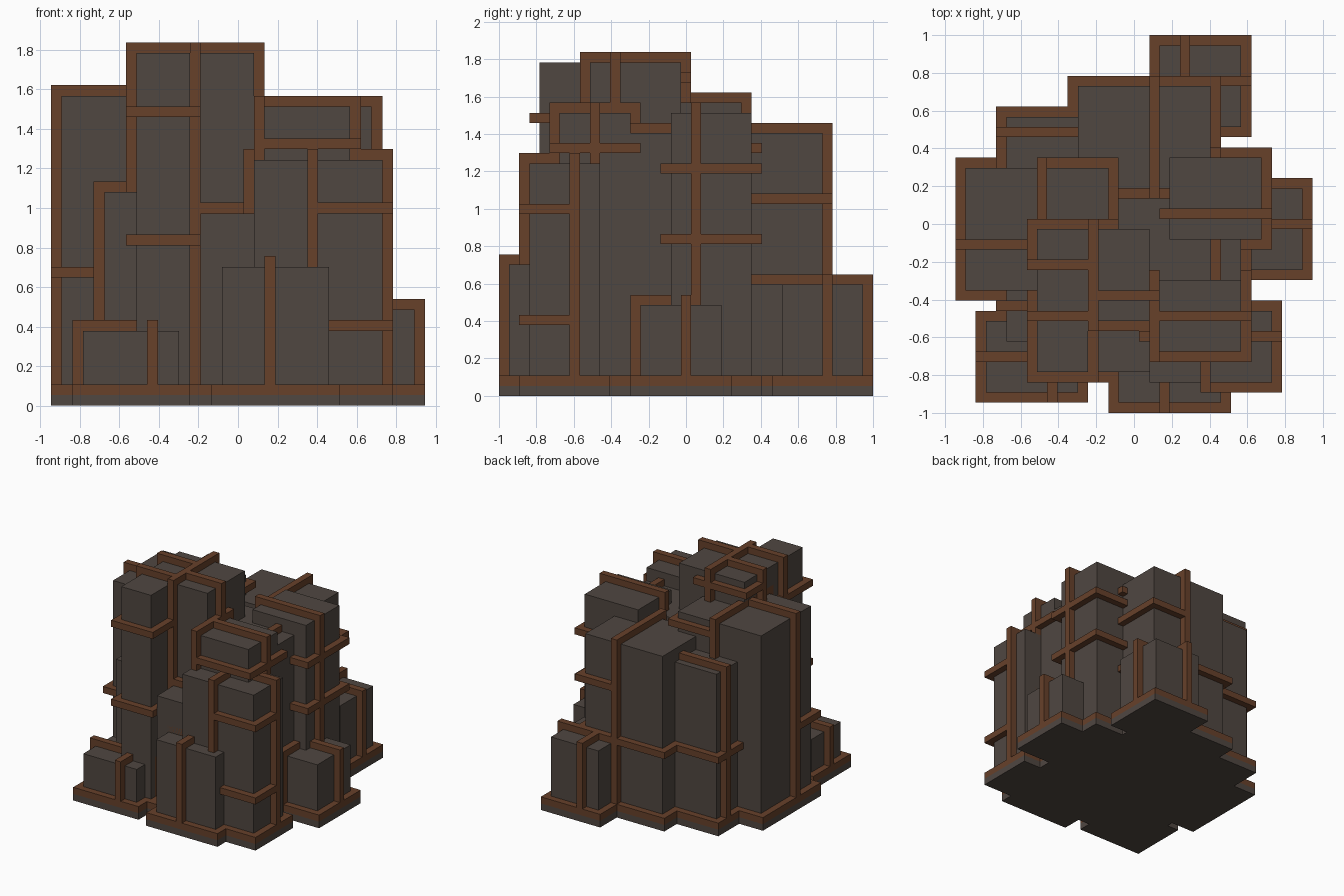
import bpy
import bmesh
from mathutils import Vector

U = 2 / 37                      # module: every edge sits on this grid
OFFSET = Vector((17.5, 18.5, 0))

if "Cube" in bpy.data.objects:
    bpy.data.objects.remove(bpy.data.objects["Cube"])


def material(name, colour):
    m = bpy.data.materials.new(name)
    m.use_nodes = True
    m.diffuse_color = colour
    bsdf = next(n for n in m.node_tree.nodes if n.type == 'BSDF_PRINCIPLED')
    bsdf.inputs["Base Color"].default_value = colour
    return m


GREY = material("warm grey", (0.080, 0.063, 0.053, 1))
BROWN = material("rust brown", (0.135, 0.052, 0.023, 1))


def boxes(name, mat, spans):
    """One object from boxes given as (x0, x1, y0, y1, z0, z1) in modules."""
    bm = bmesh.new()
    for x0, x1, y0, y1, z0, z1 in spans:
        lo, hi = Vector((x0, y0, z0)), Vector((x1, y1, z1))
        for v in bmesh.ops.create_cube(bm, size=1)["verts"]:
            v.co = (Vector(a + (c + 0.5) * (b - a)
                           for a, b, c in zip(lo, hi, v.co)) - OFFSET) * U
    mesh = bpy.data.meshes.new(name)
    bm.to_mesh(mesh)
    bm.free()
    mesh.materials.append(mat)
    ob = bpy.data.objects.new(name, mesh)
    bpy.context.collection.objects.link(ob)


def tower(name, outer, top, xs=(), ys=(), rings=()):
    """Core inset by one module, foot plate, upright frames crossing the roof
    at x in xs and y in ys, and rings (x0, x1, y0, y1, z)."""
    x0, x1, y0, y1 = outer
    boxes(name + "_core", GREY, [(x0 + 1, x1 - 1, y0 + 1, y1 - 1, 1, top)])
    boxes(name + "_foot", GREY, [(*outer, 0, 1)])
    frame = [(*outer, 1, 2)]
    frame += [(x, x + 1, y0, y1, 1, top + 1) for x in xs]
    frame += [(x0, x1, y, y + 1, 1, top + 1) for y in ys]
    frame += [(*r[:4], r[4], r[4] + 1) for r in rings]
    boxes(name + "_frame", BROWN, frame)


# Back row
tower("back_low_tower", (19, 29, 27, 37), 11, xs=[22], ys=[32])
tower("back_tower", (11, 26, 21, 33), 26, xs=[19],
      rings=[(11, 26, 21, 33, 11), (19, 26, 21, 33, 19), (16, 26, 21, 26, 24)])
tower("back_right_corner_tower", (4, 14, 20, 30), 24, ys=[27],
      rings=[(4, 14, 20, 30, 11)])

# Middle
tower("side_tall_tower", (0, 16, 11, 25), 29, xs=[8], ys=[16],
      rings=[(0, 9, 11, 17, 12), (8, 16, 16, 25, 27)])
tower("center_filler_tower", (13, 29, 10, 22), 26, xs=[25])
tower("center_tall_tower", (13, 20, 8, 19), 33, xs=[13], ys=[11],
      rings=[(7, 16, 14, 19, 31)])
tower("front_tall_tower", (7, 14, 3, 19), 33, ys=[9, 14],
      rings=[(7, 14, 3, 19, 15), (7, 14, 3, 19, 27)])
tower("inner_left_tower", (20, 31, 16, 26), 28, ys=[19],
      rings=[(20, 31, 16, 26, 15), (20, 31, 16, 26, 22)])
tower("inner_front_tower", (19, 29, 5, 14), 28, xs=[19], ys=[9],
      rings=[(19, 29, 5, 14, 24)])

# Front row and low outer blocks
tower("side_low_tower", (25, 35, 13, 23), 9, xs=[28], ys=[18])
tower("front_corner_tower", (18, 32, 2, 11), 23, xs=[24], ys=[7],
      rings=[(24, 32, 2, 8, 7), (24, 32, 2, 8, 18)])
tower("front_gap_tower", (13, 20, 3, 12), 18, ys=[8])
tower("front_low_tower", (15, 27, 0, 10), 13, xs=[20], ys=[4])
tower("front_side_mid_tower", (4, 14, 6, 14), 20, ys=[10])
tower("front_side_low_tower", (2, 13, 1, 10), 7, xs=[9], ys=[5])
